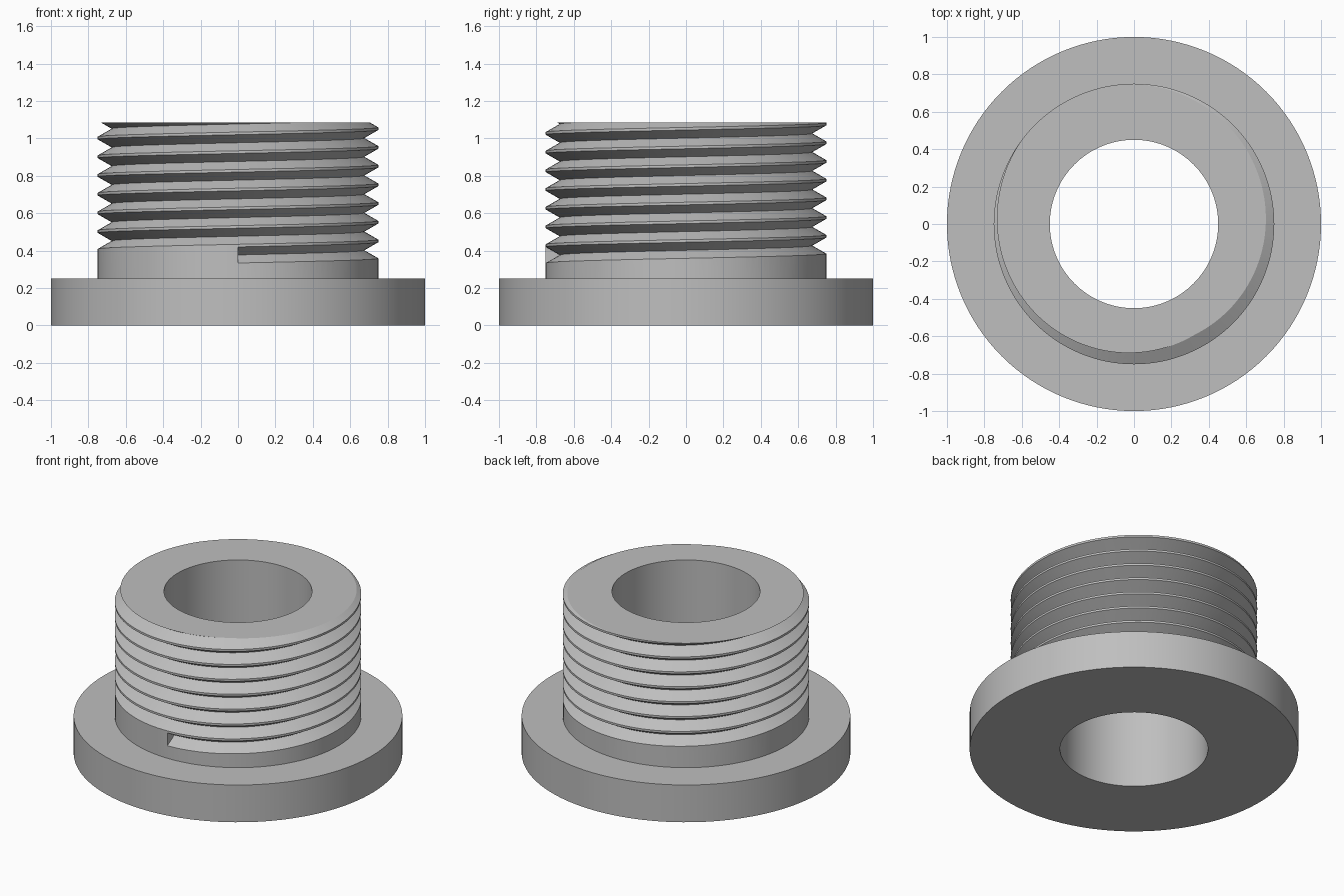
import bpy
import bmesh
from math import cos, sin, pi, radians

if "Cube" in bpy.data.objects:
    bpy.data.objects.remove(bpy.data.objects["Cube"], do_unlink=True)

SEGMENTS = 128
FLANGE_R, BODY_R, BORE_R = 1.0, 0.75, 0.45
FLANGE_H, TOTAL_H = 0.25, 1.085
PITCH, ROOT_R, HALF_GROOVE = 0.10, 0.675, 0.043
GROOVE_START, TURNS = 0.377, 7.65

grey = bpy.data.materials.new("plain_grey")
grey.use_nodes = True
colour = (0.52, 0.52, 0.52, 1.0)
grey.diffuse_color = colour
grey.node_tree.nodes["Principled BSDF"].inputs["Base Color"].default_value = colour


def sweep(name, profile, steps, rise=0.0, closed=False):
    """Sweep a closed (radius, z) profile around z from the front, rising per turn."""
    bm = bmesh.new()
    rings = []
    for i in range(steps if closed else steps + 1):
        turn = i / SEGMENTS
        a = -pi / 2 + 2 * pi * turn
        rings.append([bm.verts.new((r * cos(a), r * sin(a), z + rise * turn))
                      for r, z in profile])
    n = len(profile)
    pairs = list(zip(rings, rings[1:]))
    if closed:
        pairs.append((rings[-1], rings[0]))
    for a, b in pairs:
        for k in range(n):
            m = (k + 1) % n
            bm.faces.new((a[k], b[k], b[m], a[m]))
    if not closed:
        bm.faces.new(rings[0])
        bm.faces.new(rings[-1])
    bmesh.ops.recalc_face_normals(bm, faces=bm.faces[:])
    mesh = bpy.data.meshes.new(name)
    bm.to_mesh(mesh)
    bm.free()
    mesh.materials.append(grey)
    obj = bpy.data.objects.new(name, mesh)
    bpy.context.collection.objects.link(obj)
    return obj


# Flange and barrel, turned as one piece with a through bore
bushing = sweep("flanged_threaded_bushing", [
    (BORE_R, 0), (FLANGE_R, 0), (FLANGE_R, FLANGE_H),
    (BODY_R, FLANGE_H), (BODY_R, TOTAL_H), (BORE_R, TOTAL_H)], SEGMENTS, closed=True)

# Helical V cutter, reaching just past the barrel wall
outer_r = BODY_R + 0.006
half = HALF_GROOVE * (outer_r - ROOT_R) / (BODY_R - ROOT_R)
cutter = sweep("thread_cutter", [
    (ROOT_R, GROOVE_START), (outer_r, GROOVE_START - half), (outer_r, GROOVE_START + half)],
    int(TURNS * SEGMENTS), rise=PITCH)
cutter.hide_render = True

# Cut the thread, then drop the cutter
cut = bushing.modifiers.new("thread", 'BOOLEAN')
cut.operation = 'DIFFERENCE'
cut.solver = 'EXACT'
cut.object = cutter
bpy.ops.object.select_all(action='DESELECT')
bushing.select_set(True)
bpy.context.view_layer.objects.active = bushing
bpy.ops.object.modifier_apply(modifier=cut.name)
bpy.data.objects.remove(cutter, do_unlink=True)

bpy.ops.object.shade_smooth_by_angle(angle=radians(20))
